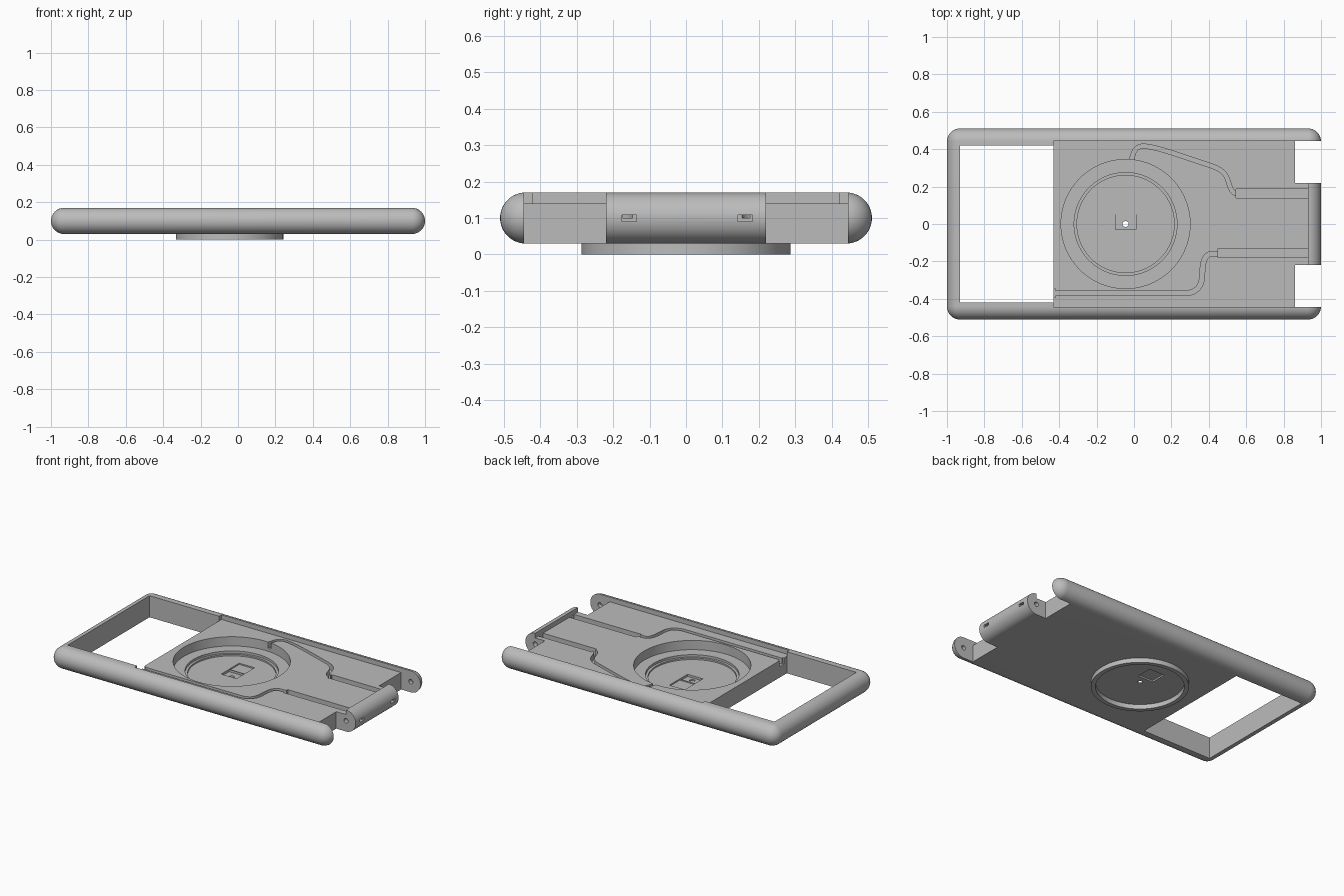
import bpy, bmesh, math
from mathutils import Vector, Matrix

cube = bpy.data.objects.get("Cube")
if cube:
    bpy.data.objects.remove(cube, do_unlink=True)

grey = bpy.data.materials.new("plain_grey")
grey.use_nodes = True
GREY = (0.5, 0.5, 0.5, 1)
grey.diffuse_color = GREY
grey.node_tree.nodes["Principled BSDF"].inputs["Base Color"].default_value = GREY

R = 0.07             # edge radius
MID = 0.10           # height of the tube centre
BOTTOM, FLOOR = 0.03, 0.14
HINGE_X, INNER_Y = 0.93, 0.441
DISC_X = -0.045


def add_object(name, bm):
    bmesh.ops.recalc_face_normals(bm, faces=bm.faces)
    mesh = bpy.data.meshes.new(name)
    bm.to_mesh(mesh)
    bm.free()
    ob = bpy.data.objects.new(name, mesh)
    bpy.context.collection.objects.link(ob)
    mesh.materials.append(grey)
    return ob


def box(x0, x1, y0, y1, z0, z1):
    bm = bmesh.new()
    size = Matrix.Diagonal((x1 - x0, y1 - y0, z1 - z0, 1))
    centre = Matrix.Translation(((x0 + x1) / 2, (y0 + y1) / 2, (z0 + z1) / 2))
    bmesh.ops.create_cube(bm, size=1, matrix=centre @ size)
    return add_object("cutter", bm)


def cylinder(r, centre, depth, axis="Z", segments=96):
    bm = bmesh.new()
    turn = Matrix.Rotation(math.pi / 2, 4, "X") if axis == "Y" else Matrix()
    bmesh.ops.create_cone(bm, cap_ends=True, segments=segments, radius1=r, radius2=r,
                          depth=depth, matrix=Matrix.Translation(centre) @ turn)
    return add_object("cutter", bm)


def round_pocket(r, z0, z1):
    return cylinder(r, (DISC_X, 0, (z0 + z1) / 2), z1 - z0)


def rounded_path(points, r, steps=6):
    """Replace each inner corner of a polyline by a small curve."""
    pts = [Vector(p) for p in points]
    out = [pts[0]]
    for a, b, c in zip(pts, pts[1:], pts[2:]):
        p = b + (a - b).normalized() * min(r, (a - b).length * 0.49)
        q = b + (c - b).normalized() * min(r, (c - b).length * 0.49)
        for i in range(steps + 1):
            t = i / steps
            out.append(p * (1 - t) ** 2 + b * 2 * t * (1 - t) + q * t * t)
    return out + [pts[-1]]


def channel(points, width, z0, z1, r):
    """Solid strip following a path, used to cut a cable groove."""
    path = rounded_path(points, r)
    bm = bmesh.new()
    rings = []
    for i, p in enumerate(path):
        d = (path[min(i + 1, len(path) - 1)] - path[max(i - 1, 0)]).normalized()
        n = Vector((-d.y, d.x)) * width / 2
        rings.append([bm.verts.new((*q, z)) for q, z in
                      ((p + n, z0), (p - n, z0), (p - n, z1), (p + n, z1))])
    for a, b in zip(rings, rings[1:]):
        for k in range(4):
            m = (k + 1) % 4
            bm.faces.new((a[k], a[m], b[m], b[k]))
    bm.faces.new(rings[0])
    bm.faces.new(rings[-1])
    return add_object("cutter", bm)


def combine(ob, tool, operation="DIFFERENCE"):
    mod = ob.modifiers.new("combine", "BOOLEAN")
    mod.operation, mod.solver, mod.object = operation, "EXACT", tool
    bpy.context.view_layer.update()
    result = bpy.data.meshes.new_from_object(ob.evaluated_get(bpy.context.evaluated_depsgraph_get()))
    ob.modifiers.clear()
    ob.data = result
    bpy.data.objects.remove(tool, do_unlink=True)


# Slab with fully rounded edges: hull around four corner spheres
bm = bmesh.new()
for x in (-HINGE_X, HINGE_X):
    for y in (-INNER_Y, INNER_Y):
        bmesh.ops.create_uvsphere(bm, u_segments=32, v_segments=24, radius=R,
                                  matrix=Matrix.Translation((x, y, MID)))
hull = bmesh.ops.convex_hull(bm, input=bm.verts)
inside = {g for g in hull["geom_interior"] + hull["geom_unused"] if isinstance(g, bmesh.types.BMVert)}
bmesh.ops.delete(bm, geom=list(inside), context="VERTS")
bmesh.ops.dissolve_limit(bm, angle_limit=0.002, verts=bm.verts, edges=bm.edges)
body = add_object("case_body", bm)

# Round foot under the plate
combine(body, round_pocket(0.2875, 0, 0.06), "UNION")

# Window, sunken plate and hinge notches
combine(body, box(-HINGE_X, -0.43, -0.42, 0.42, -0.1, 0.3))
combine(body, box(-0.4301, HINGE_X, -INNER_Y - 0.004, INNER_Y + 0.004, FLOOR, 0.3))
for s in (-1, 1):
    y0, y1 = sorted((s * 0.22, s * (INNER_Y + 0.004)))
    combine(body, box(0.86, 1.1, y0, y1, -0.1, 0.3))

# Stepped round pocket above, shallow recess below
combine(body, round_pocket(0.345, 0.08, 0.3))
combine(body, round_pocket(0.275, 0.065, 0.3))
combine(body, round_pocket(0.26, 0.055, 0.3))
combine(body, round_pocket(0.26, -0.1, 0.03))

# Chip pocket with two depths, its underside recess and the centre hole
combine(body, box(-0.1, 0.01, -0.03, 0.05, 0.04, 0.3))
combine(body, box(-0.1, 0.01, 0.0501, 0.155, 0.047, 0.3))
combine(body, box(-0.1, 0.01, 0.0502, 0.1549, -0.1, 0.04))
combine(body, cylinder(0.016, (DISC_X, 0, MID), 0.5, segments=24))

# Cable grooves: narrow curved runs, then wide straight runs to the hinge
combine(body, channel([(-0.02, 0.32), (0.01, 0.425), (0.13, 0.405), (0.49, 0.285),
                       (0.52, 0.165), (0.57, 0.165)], 0.022, 0.1, 0.3, 0.07))
combine(body, channel([(-0.5, -0.37), (0.36, -0.37), (0.37, -0.16), (0.46, -0.16)],
                      0.026, 0.1, 0.3, 0.09))
combine(body, channel([(-0.46, -0.37), (-0.425, -0.37), (-0.42, -0.37)], 0.045, 0.1, 0.3, 0.01))
for start, y in ((0.545, 0.163), (0.45, -0.156)):
    combine(body, box(start, HINGE_X - 0.0005, y - 0.024, y + 0.024, 0.09, 0.3))
    combine(body, box(0.9, 1.1, y - 0.02, y + 0.02, 0.0905, 0.108))

# Hinge pin holes in the tab and in both side bars
for s in (-1, 1):
    combine(body, cylinder(0.015, (HINGE_X, s * 0.33, MID), 0.28, "Y", 24))

# Smooth rounded edges, keep cut edges sharp
bpy.ops.object.select_all(action="DESELECT")
body.select_set(True)
bpy.context.view_layer.objects.active = body
bpy.ops.object.shade_smooth_by_angle(angle=math.radians(30))
